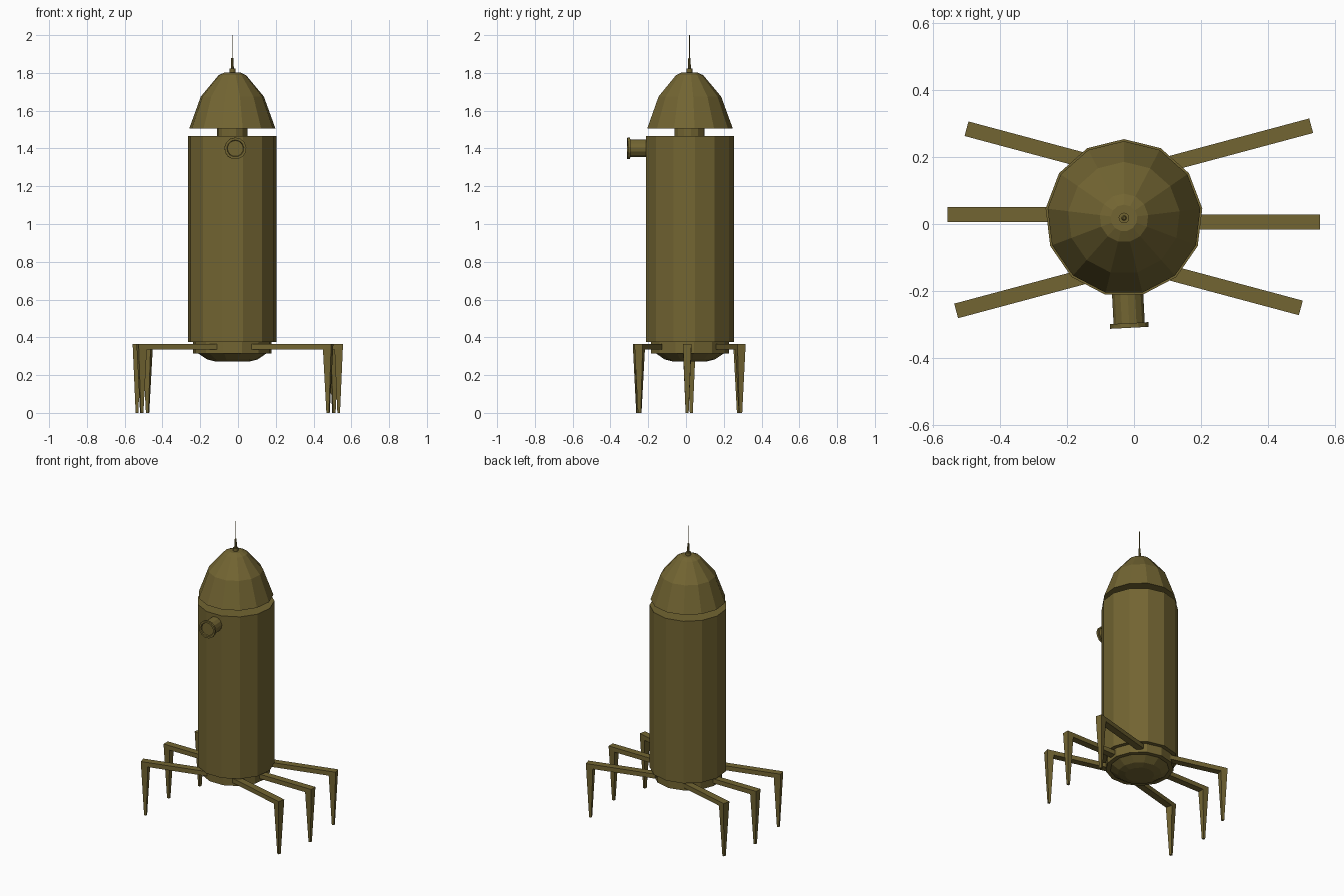
import bpy, bmesh, math
from mathutils import Matrix, Vector

if "Cube" in bpy.data.objects:
    bpy.data.objects.remove(bpy.data.objects["Cube"])

CX, CY = -0.03, 0.018      # axis of the hull
SIDES = 13

olive = bpy.data.materials.new("olive")
olive.diffuse_color = (0.17, 0.13, 0.032, 1)
olive.use_nodes = True
olive.node_tree.nodes["Principled BSDF"].inputs["Base Color"].default_value = olive.diffuse_color


def finish(name, bm, matrix=None):
    bmesh.ops.recalc_face_normals(bm, faces=bm.faces)
    if matrix:
        bm.transform(matrix)
    mesh = bpy.data.meshes.new(name)
    bm.to_mesh(mesh)
    bm.free()
    mesh.materials.append(olive)
    obj = bpy.data.objects.new(name, mesh)
    bpy.context.collection.objects.link(obj)
    return obj


def lathe(name, profile, sides=SIDES, matrix=None):
    """Flat-faced turned part from (radius, height) points, capped at both ends."""
    bm = bmesh.new()
    rings = []
    for r, z in profile:
        rings.append([bm.verts.new((r * math.cos(a), r * math.sin(a), z))
                      for a in (math.pi / 2 + math.tau * i / sides for i in range(sides))])
    for lo, hi in zip(rings, rings[1:]):
        for i in range(sides):
            j = (i + 1) % sides
            bm.faces.new((lo[i], lo[j], hi[j], hi[i]))
    bm.faces.new(rings[0])
    bm.faces.new(rings[-1])
    return finish(name, bm, matrix or Matrix.Translation((CX, CY, 0)))


# Hull
lathe("hull", [(0.236, 0.375), (0.236, 1.465)])
lathe("base_ring", [(0.17, 0.315), (0.21, 0.315), (0.21, 0.376)])
lathe("base_bowl", [(0.09, 0.272), (0.135, 0.283), (0.185, 0.317)])
lathe("neck", [(0.081, 1.46), (0.081, 1.51)])
lathe("nose_dome", [(0.23, 1.505), (0.168, 1.675), (0.073, 1.788), (0.04, 1.803)])

# Antenna
lathe("antenna_base", [(0.016, 1.795), (0.016, 1.822)])
lathe("antenna_mast", [(0.008, 1.82), (0.006, 1.88)], 8)
lathe("antenna_wire", [(0.0025, 1.88), (0.0025, 2.0)], 6)

# Front eyepiece: tube, flange and recessed lens, turned along -y
aim = (Matrix.Translation((CX, 0, 1.4)) @ Matrix.Rotation(math.radians(3), 4, 'Z')
       @ Matrix.Rotation(math.radians(90), 4, 'X'))
lathe("eyepiece", [(0.047, 0.19), (0.047, 0.297), (0.058, 0.297), (0.058, 0.311),
                   (0.045, 0.311), (0.042, 0.303)], SIDES, aim)


def leg(name, x, y, angle, length=0.45):
    """Arm ending at (x, y) pointing outwards, with a tapering foot hanging from its end."""
    bm = bmesh.new()
    w = 0.0225
    # side profile along the arm: horizontal bar, then spike
    prof = [(-length, 0.365), (0, 0.365), (-0.016, 0), (-0.030, 0),
            (-0.045, 0.335), (-length, 0.335)]
    half = [w, w, 0.008, 0.008, w, w]
    a = [bm.verts.new((px, -h, pz)) for (px, pz), h in zip(prof, half)]
    b = [bm.verts.new((px, h, pz)) for (px, pz), h in zip(prof, half)]
    for s in (a, b):
        bm.faces.new((s[0], s[1], s[4], s[5]))
        bm.faces.new((s[1], s[2], s[3], s[4]))
    for i in range(6):
        j = (i + 1) % 6
        bm.faces.new((a[i], a[j], b[j], b[i]))
    finish(name, bm, Matrix.Translation((x, y, 0))
           @ Matrix.Rotation(math.radians(angle), 4, 'Z'))


# Three legs per side; the left set is the right set turned half way round
for label, x, y, angle in (("a", 0.53, 0.294, 15), ("b", 0.556, 0.006, 0),
                           ("c", 0.499, -0.251, -15)):
    leg("right_leg_" + label, x, y, angle)
    leg("left_leg_" + label, -x - 0.002, 0.034 - y, angle + 180)
